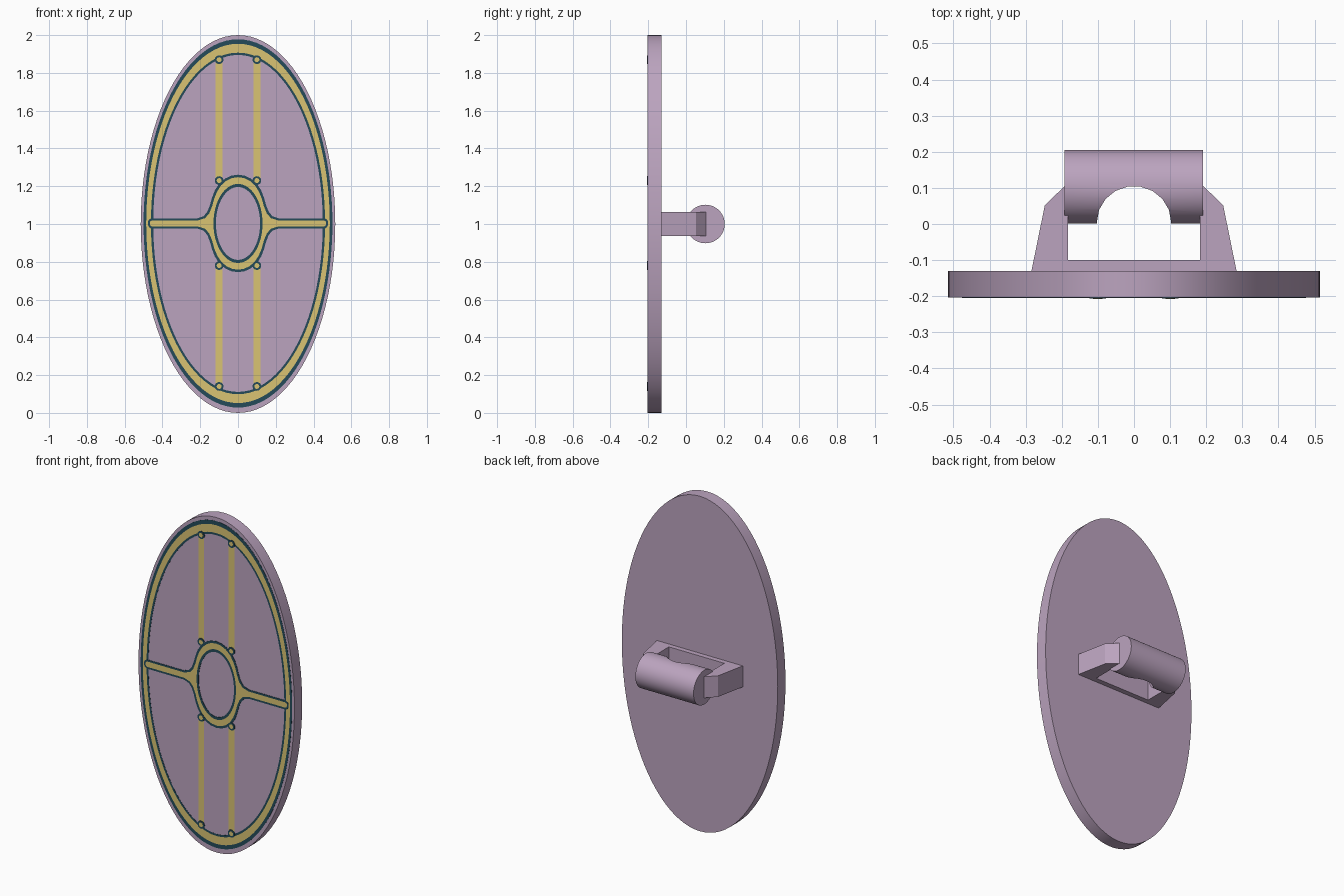
import bpy, bmesh, math

if "Cube" in bpy.data.objects:
    bpy.data.objects.remove(bpy.data.objects["Cube"])


def material(name, rgb):
    m = bpy.data.materials.new(name)
    m.diffuse_color = (*rgb, 1)
    m.use_nodes = True
    m.node_tree.nodes["Principled BSDF"].inputs["Base Color"].default_value = m.diffuse_color
    return m


MAUVE = material("mauve", (0.50, 0.37, 0.52))
GOLD = material("gold", (0.70, 0.55, 0.17))
NAVY = material("navy", (0.018, 0.07, 0.10))


def ellipse(cx, cy, rx, ry, n=96):
    return [(cx + rx * math.cos(2 * math.pi * i / n),
             cy + ry * math.sin(2 * math.pi * i / n)) for i in range(n)]


def prism(name, loops, a, b, mat, axis="y", smooth=False):
    """Extrude 2D loops (outer, then holes) from a to b along the axis."""
    bm = bmesh.new()
    for loop in loops:
        vs = [bm.verts.new((u, v, 0)) for u, v in loop]
        for i, v in enumerate(vs):
            bm.edges.new((vs[i - 1], v))
    if len(loops) == 1:
        bm.faces.new(list(bm.verts))
    else:
        bmesh.ops.triangle_fill(bm, use_beauty=True, edges=bm.edges[:], normal=(0, 0, 1))
    ext = bmesh.ops.extrude_face_region(bm, geom=bm.faces[:])
    top = {g for g in ext["geom"] if isinstance(g, bmesh.types.BMVert)}
    for v in bm.verts:
        d = b if v in top else a
        u, w = v.co.x, v.co.y
        v.co = {"x": (d, u, w), "y": (u, d, w), "z": (u, w, d)}[axis]
    bmesh.ops.recalc_face_normals(bm, faces=bm.faces[:])
    me = bpy.data.meshes.new(name)
    bm.to_mesh(me)
    bm.free()
    ob = bpy.data.objects.new(name, me)
    bpy.context.collection.objects.link(ob)
    me.materials.append(mat)
    if smooth:
        bpy.ops.object.select_all(action="DESELECT")
        ob.select_set(True)
        bpy.context.view_layer.objects.active = ob
        bpy.ops.object.shade_smooth_by_angle(angle=math.radians(30))
    return ob


def inlay(name, loops, layer, mat):
    """Thin decoration on the shield front; higher layers sit further forward."""
    return prism(name, loops, FRONT + 0.001, FRONT - 0.001 * layer, mat)


# Shield board
FRONT = -0.203
prism("shield_board", [ellipse(0, 1, 0.515, 1.0)], FRONT, -0.13, MAUVE, smooth=True)

# Rim band with dark borders
rim = [ellipse(0, 1.003, rx, rz) for rx, rz in
       ((0.50, 0.975), (0.486, 0.951), (0.461, 0.904), (0.449, 0.892))]
inlay("rim_outer_border", rim[0:2], 1, NAVY)
inlay("rim_band", rim[1:3], 1, GOLD)
inlay("rim_inner_border", rim[2:4], 1, NAVY)

# Vertical stripes and their studs
for x in (-0.10, 0.10):
    for z0, z1 in ((0.14, 0.78), (1.23, 1.87)):
        inlay("stripe", [[(x - .019, z0), (x + .019, z0), (x + .019, z1), (x - .019, z1)]], 1, GOLD)
        for z in (z0, z1):
            inlay("stud_border", [ellipse(x, z, 0.023, 0.023, 24)], 3.5, NAVY)
            inlay("stud", [ellipse(x, z, 0.013, 0.013, 24)], 4.5, GOLD)


# Centre ring flaring into side arms: one quarter outline, mirrored
def four_way(quarter):
    right = quarter + [(x, -z) for x, z in reversed(quarter)]
    left = [(-x, z) for x, z in reversed(right)]
    pts = []
    for x, z in right + left:
        p = (x, 1.003 + z)
        if not pts or math.dist(p, pts[-1]) > 1e-5:
            pts.append(p)
    return pts[:-1] if math.dist(pts[0], pts[-1]) < 1e-5 else pts


border = [(0, .258), (.035, .253), (.068, .238), (.1, .21), (.123, .175), (.138, .135),
          (.149, .096), (.162, .063), (.181, .039), (.215, .027), (.46, .027), (.471, .02), (.477, .008)]
band = [(0, .245), (.032, .24), (.062, .226), (.09, .201), (.111, .168), (.126, .131),
        (.137, .091), (.152, .054), (.174, .028), (.213, .016), (.455, .016), (.463, .012), (.467, .005)]
hole = ellipse(0, 1.003, 0.117, 0.193, 64)
hole_border = ellipse(0, 1.003, 0.130, 0.209, 64)
inlay("centre_border", [four_way(border), four_way(band)], 2, NAVY)
inlay("centre_band", [four_way(band), hole_border], 2, GOLD)
inlay("centre_hole_border", [hole_border, hole], 2, NAVY)

# Handle bracket on the back
side = [(0.285, -0.135), (0.247, 0.052), (0.192, 0.105), (0.183, 0.105), (0.183, -0.10)]
prism("handle_bracket", [side + [(-x, y) for x, y in reversed(side)]], 0.937, 1.063, MAUVE, "z")

# Grip cylinder with a rounded finger scoop
grip = prism("grip", [ellipse(0.103, 1.0, 0.102, 0.102, 48)], -0.193, 0.191, MAUVE, "x", smooth=True)
cutter = prism("scoop_cutter", [ellipse(0, 0.005, 0.103, 0.10, 18)], 0.8, 1.2, MAUVE, "z")
cutter.hide_render = True
mod = grip.modifiers.new("scoop", "BOOLEAN")
mod.operation = "DIFFERENCE"
mod.solver = "EXACT"
mod.object = cutter
bpy.ops.object.select_all(action="DESELECT")
grip.select_set(True)
bpy.context.view_layer.objects.active = grip
bpy.ops.object.modifier_move_to_index(modifier="scoop", index=0)
bpy.ops.object.modifier_apply(modifier="scoop")
bpy.data.objects.remove(cutter)
bpy.ops.object.shade_smooth_by_angle(angle=math.radians(30))
